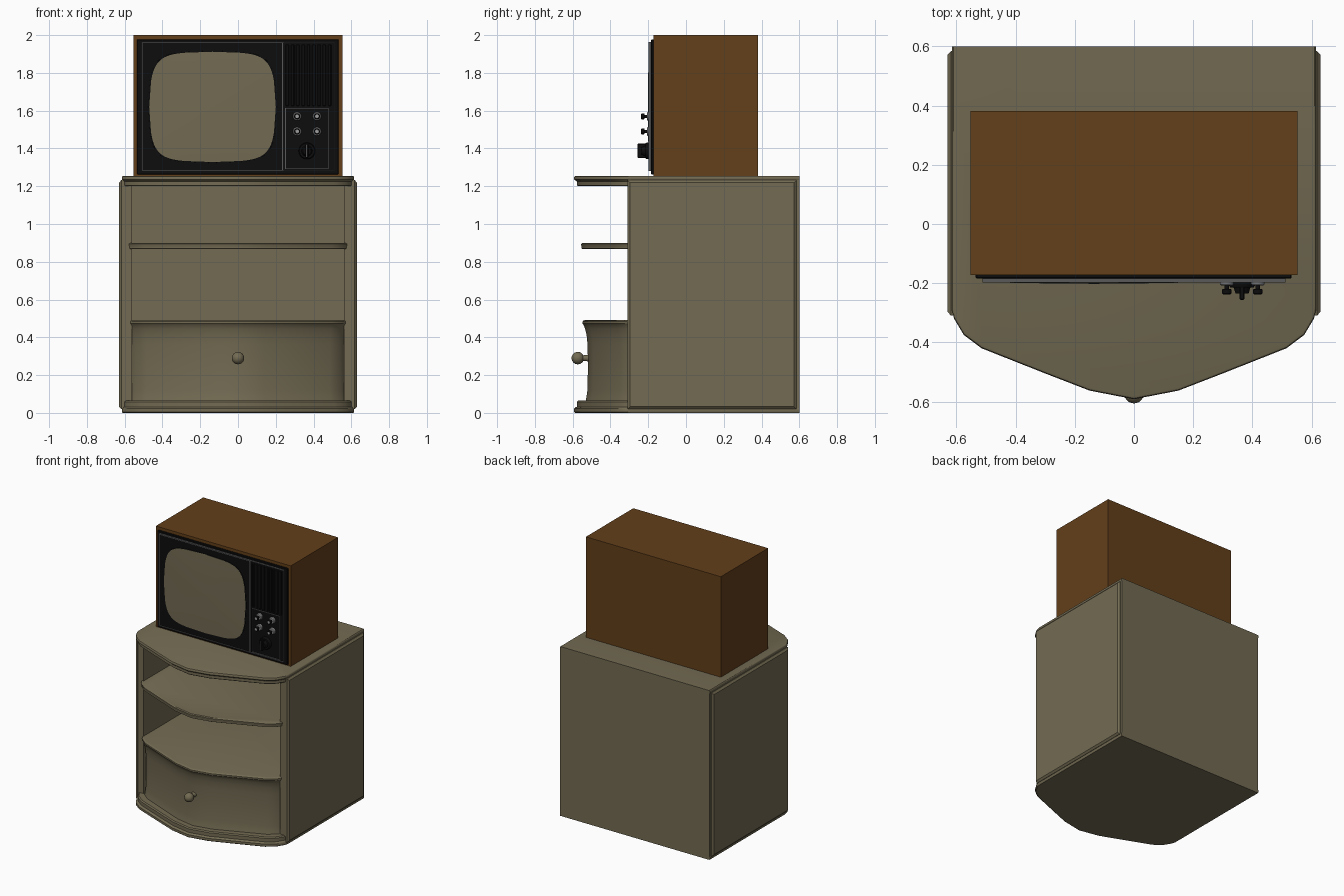
import bpy, bmesh, math
from mathutils import Matrix

if "Cube" in bpy.data.objects:
    bpy.data.objects.remove(bpy.data.objects["Cube"])


def material(name, rgb):
    m = bpy.data.materials.new(name)
    m.diffuse_color = (*rgb, 1)
    m.use_nodes = True
    m.node_tree.nodes["Principled BSDF"].inputs["Base Color"].default_value = m.diffuse_color
    return m


OLIVE = material("olive_paint", (0.17, 0.145, 0.085))
BROWN = material("brown_wood", (0.125, 0.05, 0.01))
BLACK = material("black_plastic", (0.004, 0.004, 0.004))
TRIM = material("grey_trim", (0.10, 0.10, 0.10))
SILVER = material("silver", (0.35, 0.35, 0.35))


def finish(name, bm, mat, smooth=None):
    bmesh.ops.recalc_face_normals(bm, faces=bm.faces)
    me = bpy.data.meshes.new(name)
    bm.to_mesh(me)
    bm.free()
    me.materials.append(mat)
    ob = bpy.data.objects.new(name, me)
    bpy.context.collection.objects.link(ob)
    if smooth:
        bpy.ops.object.select_all(action='DESELECT')
        bpy.context.view_layer.objects.active = ob
        ob.select_set(True)
        bpy.ops.object.shade_smooth_by_angle(angle=math.radians(smooth))
    return ob


def loft(name, rings, mat, smooth=None):
    """Skin a stack of closed rings and cap both ends."""
    bm = bmesh.new()
    vs = [[bm.verts.new(p) for p in r] for r in rings]
    n = len(rings[0])
    for a, b in zip(vs, vs[1:]):
        for i in range(n):
            j = (i + 1) % n
            bm.faces.new((a[i], a[j], b[j], b[i]))
    bm.faces.new(vs[0])
    bm.faces.new(vs[-1])
    return finish(name, bm, mat, smooth)


def box(name, x0, x1, y0, y1, z0, z1, mat, bevel=0):
    bm = bmesh.new()
    bmesh.ops.create_cube(bm, size=1)
    for v in bm.verts:
        v.co = ((x0 + x1) / 2 + v.co.x * (x1 - x0),
                (y0 + y1) / 2 + v.co.y * (y1 - y0),
                (z0 + z1) / 2 + v.co.z * (z1 - z0))
    if bevel:
        bmesh.ops.bevel(bm, geom=bm.edges[:], offset=bevel, segments=1, affect='EDGES')
    return finish(name, bm, mat)


def turned(name, x, z, profile, mat, sides=20):
    """Round part along y from (radius, y) pairs."""
    rings = [[(x + r * math.cos(2 * math.pi * i / sides), y,
               z + r * math.sin(2 * math.pi * i / sides)) for i in range(sides)]
             for r, y in profile]
    return loft(name, rings, mat, 40)


# Bowed cabinet plan, inset by d at the front
HALF = [(0.615, -0.29), (0.608, -0.32), (0.575, -0.375), (0.515, -0.42),
        (0.30, -0.505), (0.15, -0.563)]


def plan(z, d, back):
    right = [(0.615, back)] + HALF
    pts = right + [(0, -0.592)] + [(-x, y) for x, y in reversed(right)]
    return [(x * (1 - 0.8 * d), y + (d if y < 0 else 0), z) for x, y in pts]


def slab(name, layers, back=0.6):
    return loft(name, [plan(z, d, back) for z, d in layers], OLIVE, 35)


# Cabinet boards
slab("cabinet_top", [(1.2, 0.02), (1.205, 0.014), (1.225, 0.014), (1.231, 0.006),
                     (1.236, 0), (1.247, 0), (1.252, 0.003), (1.255, 0.01)])
slab("cabinet_base", [(0, 0.006), (0.005, 0), (0.022, 0), (0.029, 0.006),
                      (0.032, 0.014), (0.058, 0.014), (0.065, 0.022)])
slab("middle_shelf", [(0.867, 0.046), (0.871, 0.039), (0.881, 0.04), (0.887, 0.037),
                      (0.895, 0.037), (0.9, 0.044)], 0.58)
slab("drawer_body", [(0.06, 0.06), (0.085, 0.065), (0.12, 0.07), (0.25, 0.073), (0.36, 0.071),
                     (0.41, 0.066), (0.445, 0.058), (0.465, 0.05), (0.472, 0.044),
                     (0.483, 0.044), (0.489, 0.049), (0.491, 0.056)], 0.58)
box("back_panel", -0.612, 0.612, 0.57, 0.6, 0.02, 1.236, OLIVE)

# Side walls with raised outer panels
for s, side in ((-1, "left"), (1, "right")):
    xs = sorted((s * 0.56, s * 0.613))
    box(side + "_wall", *xs, -0.305, 0.6, 0.015, 1.236, OLIVE)

    def rect(x, e):
        return [(s * x, y, z) for y, z in ((-0.31 + e, 0.02 + e), (0.585 - e, 0.02 + e),
                                          (0.585 - e, 1.232 - e), (-0.31 + e, 1.232 - e))]
    loft(side + "_raised_panel", [rect(0.605, 0), rect(0.618, 0), rect(0.63, 0.013)], OLIVE)

# Drawer knob
ball = [(0.033 * math.sin(math.radians(a)), -0.573 - 0.033 * -math.cos(math.radians(a)))
        for a in range(30, 180, 15)]
turned("drawer_knob", 0, 0.29, [(0.022, -0.51), (0.016, -0.527), (0.015, -0.545)] + ball
       + [(0.002, -0.606)], OLIVE)

# Television case and face
box("tv_case", -0.553, 0.553, -0.172, 0.382, 1.255, 2.0, BROWN)
box("tv_bezel", -0.535, 0.533, -0.184, -0.16, 1.262, 1.978, BLACK, 0.004)
box("screen_panel", -0.508, 0.236, -0.194, -0.175, 1.285, 1.96, BLACK)
box("control_panel", 0.24, 0.508, -0.19, -0.175, 1.285, 1.96, BLACK)


def frame(name, x0, x1, z0, z1, t, y0, y1):
    def r(e, y):
        return [(x0 + e, y, z0 + e), (x1 - e, y, z0 + e), (x1 - e, y, z1 - e), (x0 + e, y, z1 - e)]
    bm = bmesh.new()
    rings = [[bm.verts.new(p) for p in r(e, y)] for e, y in ((0, y1), (0, y0), (t, y0), (t, y1))]
    for k in range(4):
        a, b = rings[k], rings[(k + 1) % 4]
        for i in range(4):
            j = (i + 1) % 4
            bm.faces.new((a[i], a[j], b[j], b[i]))
    finish(name, bm, TRIM)


frame("screen_trim", -0.512, 0.238, 1.281, 1.964, 0.006, -0.198, -0.18)
frame("speaker_trim", 0.236, 0.512, 1.281, 1.964, 0.005, -0.198, -0.18)
frame("control_trim", 0.25, 0.48, 1.29, 1.615, 0.003, -0.196, -0.18)

# Speaker slats
for i in range(9):
    x = 0.252 + i * 0.028
    box(f"speaker_slat_{i + 1}", x, x + 0.018, -0.197, -0.185, 1.625, 1.95, BLACK, 0.003)


# Bulged picture tube with bowed edges
def tube(f, y):
    ring = []
    for i in range(64):
        a = 2 * math.pi * i / 64
        c, s = math.cos(a), math.sin(a)
        u = math.copysign(abs(c) ** 0.3, c)
        v = math.copysign(abs(s) ** 0.3, s)
        ring.append((-0.135 + 0.335 * f * u * (1 - 0.11 * v * v), y,
                     1.62 + 0.292 * f * v * (1 - 0.07 * u * u)))
    return ring


loft("screen_surround", [tube(1.02, -0.185), tube(1.015, -0.196), tube(1.0, -0.196)], BLACK, 30)
loft("screen", [tube(1, -0.185), tube(1, -0.197), tube(0.85, -0.1985), tube(0.6, -0.2),
                tube(0.3, -0.2012), tube(0.02, -0.202)], OLIVE, 30)

# Small buttons and tuning dial
for i, (x, z) in enumerate(((0.313, 1.57), (0.418, 1.57), (0.313, 1.49), (0.418, 1.49))):
    turned(f"button_base_{i + 1}", x, z, [(0.023, -0.185), (0.023, -0.203), (0.019, -0.207)], SILVER)
    turned(f"button_stem_{i + 1}", x, z, [(0.008, -0.2), (0.008, -0.222)], BLACK)
    turned(f"button_cap_{i + 1}", x, z, [(0.012, -0.219), (0.016, -0.222), (0.016, -0.234),
                                        (0.012, -0.238)], BLACK)
    turned(f"button_dot_{i + 1}", x, z, [(0.011, -0.236), (0.010, -0.239)], SILVER)
turned("dial_base", 0.365, 1.387, [(0.044, -0.185), (0.044, -0.208), (0.04, -0.214)], BLACK, 28)
turned("dial_hub", 0.365, 1.387, [(0.03, -0.21), (0.022, -0.235)], BLACK)
box("dial_grip", 0.357, 0.373, -0.256, -0.21, 1.349, 1.425, BLACK, 0.003)
box("dial_mark", 0.3635, 0.3665, -0.2575, -0.25, 1.355, 1.42, SILVER)
